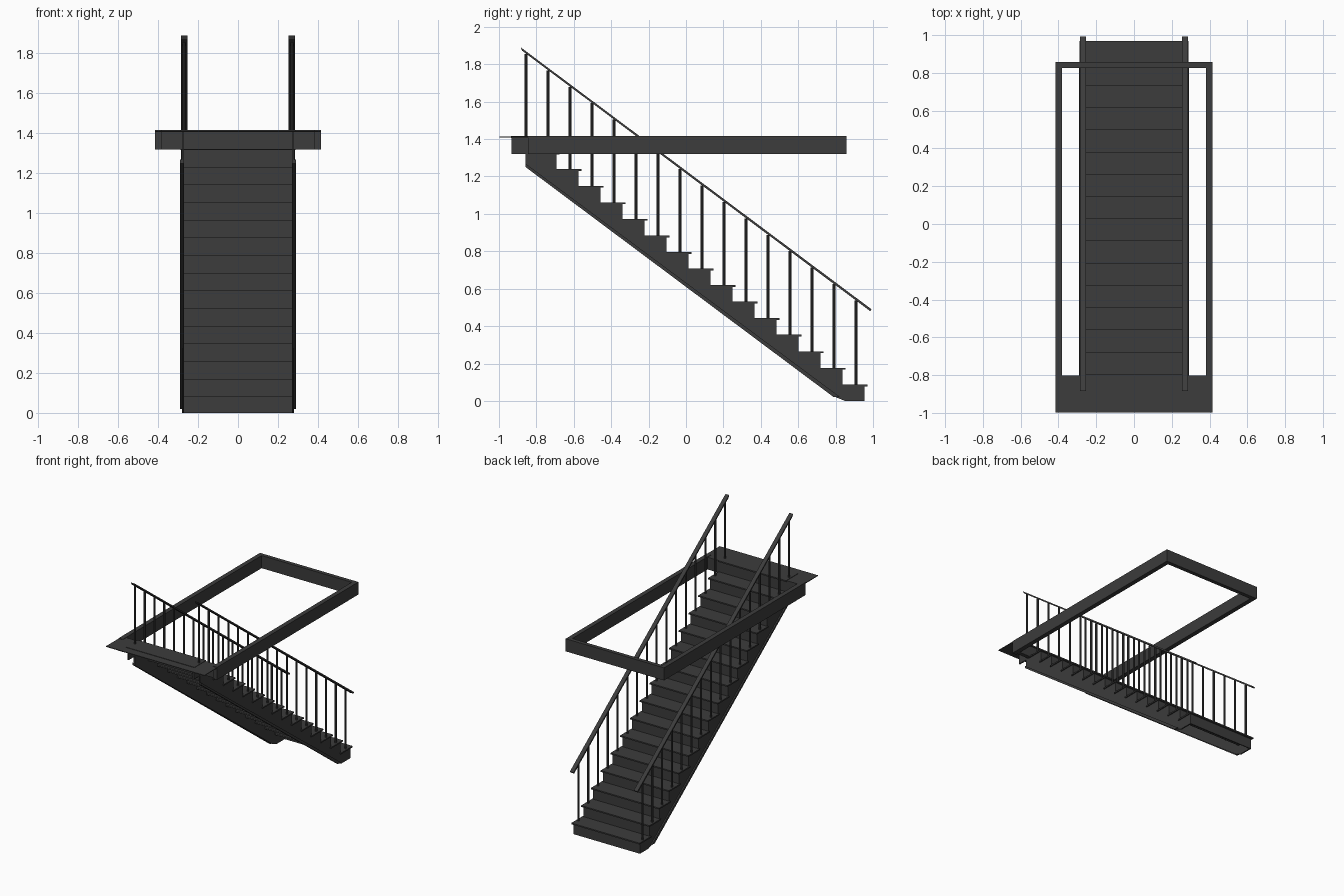
import bpy, bmesh, math
from mathutils import Vector

if "Cube" in bpy.data.objects:
    bpy.data.objects.remove(bpy.data.objects["Cube"])

N, RISE, RUN, Y0 = 16, 0.0885, 0.1176, 0.955

mat = bpy.data.materials.new("dark_metal")
mat.diffuse_color = (0.045, 0.045, 0.045, 1)
mat.use_nodes = True
mat.node_tree.nodes["Principled BSDF"].inputs["Base Color"].default_value = mat.diffuse_color


def finish(name, bm):
    bmesh.ops.recalc_face_normals(bm, faces=bm.faces)
    me = bpy.data.meshes.new(name)
    bm.to_mesh(me)
    bm.free()
    me.materials.append(mat)
    ob = bpy.data.objects.new(name, me)
    bpy.context.collection.objects.link(ob)
    return ob


def add_box(bm, x0, x1, y0, y1, z0, z1):
    vs = bmesh.ops.create_cube(bm, size=1)["verts"]
    for v in vs:
        v.co = Vector((x1 if v.co.x > 0 else x0,
                       y1 if v.co.y > 0 else y0,
                       z1 if v.co.z > 0 else z0))


def add_profile(bm, pts, x0, x1):
    # side outline (y, z) given a thickness along x
    f = bm.faces.new([bm.verts.new((x0, y, z)) for y, z in pts])
    ext = bmesh.ops.extrude_face_region(bm, geom=[f], use_keep_orig=True)["geom"]
    for v in ext:
        if isinstance(v, bmesh.types.BMVert):
            v.co.x = x1


def mirror_x(ob):
    m = ob.modifiers.new("mirror", "MIRROR")
    m.use_axis[0] = True


def riser_y(i):
    return Y0 - RUN * i


# Treads and risers
treads, risers = bmesh.new(), bmesh.new()
for i in range(N):
    y, top = riser_y(i), RISE * (i + 1)
    add_box(treads, -0.288, 0.288, y - RUN - 0.009, y + 0.015, top - 0.01, top)
    add_box(risers, -0.27, 0.27, y - 0.007, y, RISE * i, top - 0.01)
finish("treads", treads)
finish("risers", risers)

# Sawtooth side stringers, open underneath
pts = []
for i in range(N):
    pts += [(riser_y(i), RISE * i), (riser_y(i), RISE * (i + 1) - 0.005)]
pts += [(-0.932, 1.411), (-0.932, 1.32), (-0.857, 1.32),
        (-0.857, 1.25), (0.80, 0.02), (0.85, 0.0)]
bm = bmesh.new()
add_profile(bm, pts, 0.27, 0.28)
mirror_x(finish("stringers", bm))

# Sloping flange along the stringer's lower edge
bm = bmesh.new()
add_profile(bm, [(-0.857, 1.25), (-0.857, 1.268), (0.825, 0.02), (0.79, 0.02)], 0.278, 0.29)
mirror_x(finish("stringer_flanges", bm))

# Handrails
bm = bmesh.new()
add_profile(bm, [(-0.883, 1.890), (0.992, 0.490), (0.985, 0.480), (-0.876, 1.872)], 0.254, 0.285)
mirror_x(finish("handrails", bm))

# Balusters, one per step
bm = bmesh.new()
for i in range(N):
    y = 0.909 - RUN * i
    z0, z1 = RISE * (i + 1) - 0.004, 1.882 - 0.7475 * (y + 0.88)
    z1 -= 0.008
    vs = bmesh.ops.create_cone(bm, cap_ends=True, segments=8, radius1=0.0075,
                               radius2=0.0075, depth=z1 - z0)["verts"]
    bmesh.ops.translate(bm, verts=vs, vec=(0.27, y, (z0 + z1) / 2))
mirror_x(finish("balusters", bm))

# Upper floor opening frame
bm = bmesh.new()
for s in (-1, 1):
    a, b = sorted((s * 0.38, s * 0.415))
    add_box(bm, a, b, -0.845, 0.857, 1.32, 1.416)
add_box(bm, -0.38, 0.38, 0.827, 0.857, 1.32, 1.416)
add_box(bm, -0.38, 0.38, -0.832, -0.802, 1.32, 1.413)
finish("opening_frame", bm)

# Thin landing plate
bm = bmesh.new()
add_box(bm, -0.415, 0.415, -0.998, -0.832, 1.408, 1.413)
finish("landing_plate", bm)
